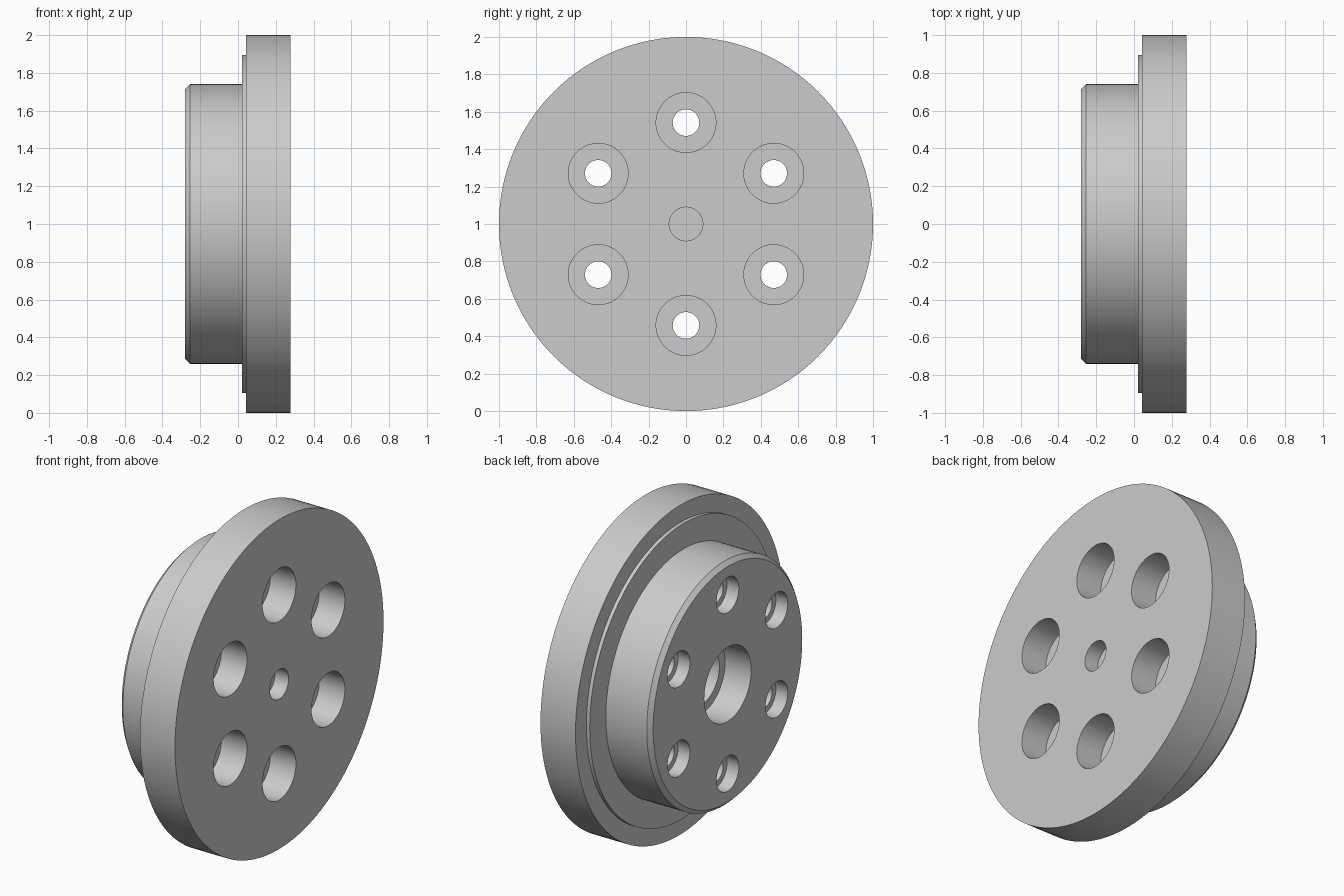
import bpy, bmesh, math
from mathutils import Matrix

if "Cube" in bpy.data.objects:
    bpy.data.objects.remove(bpy.data.objects["Cube"], do_unlink=True)

GREY = (0.6, 0.6, 0.6, 1.0)
steel = bpy.data.materials.new("plain grey")
steel.use_nodes = True
steel.diffuse_color = GREY
steel.node_tree.nodes["Principled BSDF"].inputs["Base Color"].default_value = GREY


def lathe(bm, profile, segments, y=0.0, z=0.0):
    """Spin an (x, radius) profile around the x axis, then move it to y, z."""
    part = bmesh.new()
    verts = [part.verts.new((x, 0, r)) for x, r in profile]
    edges = [part.edges.new(pair) for pair in zip(verts, verts[1:])]
    bmesh.ops.spin(part, geom=verts + edges, cent=(0, 0, 0), axis=(1, 0, 0),
                   angle=math.tau, steps=segments, use_duplicate=False)
    bmesh.ops.remove_doubles(part, verts=part.verts, dist=1e-5)
    bmesh.ops.recalc_face_normals(part, faces=part.faces)
    part.transform(Matrix.Translation((0, y, z)))
    temp = bpy.data.meshes.new("temp")
    part.to_mesh(temp)
    part.free()
    bm.from_mesh(temp)
    bpy.data.meshes.remove(temp)


def make_object(name, bm):
    mesh = bpy.data.meshes.new(name)
    bm.to_mesh(mesh)
    bm.free()
    mesh.materials.append(steel)
    obj = bpy.data.objects.new(name, mesh)
    bpy.context.collection.objects.link(obj)
    obj.location.z = 1.0
    return obj


# Flange, raised step and chamfered hub, with blind centre bores at both ends
bm = bmesh.new()
lathe(bm, [(0.185, 0), (0.185, 0.09), (0.277, 0.09), (0.277, 1.0),
           (0.042, 1.0), (0.042, 0.895), (0.02, 0.895), (0.02, 0.74),
           (-0.255, 0.74), (-0.28, 0.715), (-0.28, 0.225),
           (-0.105, 0.225), (-0.105, 0.17), (0.06, 0.17), (0.06, 0)], 128)
body = make_object("flanged_hub", bm)

# Six bolt holes, counterbored from both ends
bm = bmesh.new()
for i in range(6):
    a = math.radians(90 + 60 * i)
    lathe(bm, [(0.4, 0), (0.4, 0.16), (0.105, 0.16), (0.105, 0.071),
               (-0.2, 0.071), (-0.2, 0.107), (-0.4, 0.107), (-0.4, 0)],
          48, 0.542 * math.cos(a), 0.542 * math.sin(a))
cutter = make_object("bolt_hole_cutter", bm)
cutter.hide_render = True

cut = body.modifiers.new("bolt_holes", "BOOLEAN")
cut.operation = "DIFFERENCE"
cut.solver = "EXACT"
cut.object = cutter

for obj in bpy.context.selected_objects:
    obj.select_set(False)
bpy.context.view_layer.objects.active = body
body.select_set(True)
bpy.ops.object.modifier_apply(modifier=cut.name)
bpy.data.objects.remove(cutter, do_unlink=True)

# Smooth round walls, crisp edges
bpy.ops.object.shade_smooth_by_angle(angle=math.radians(30))
